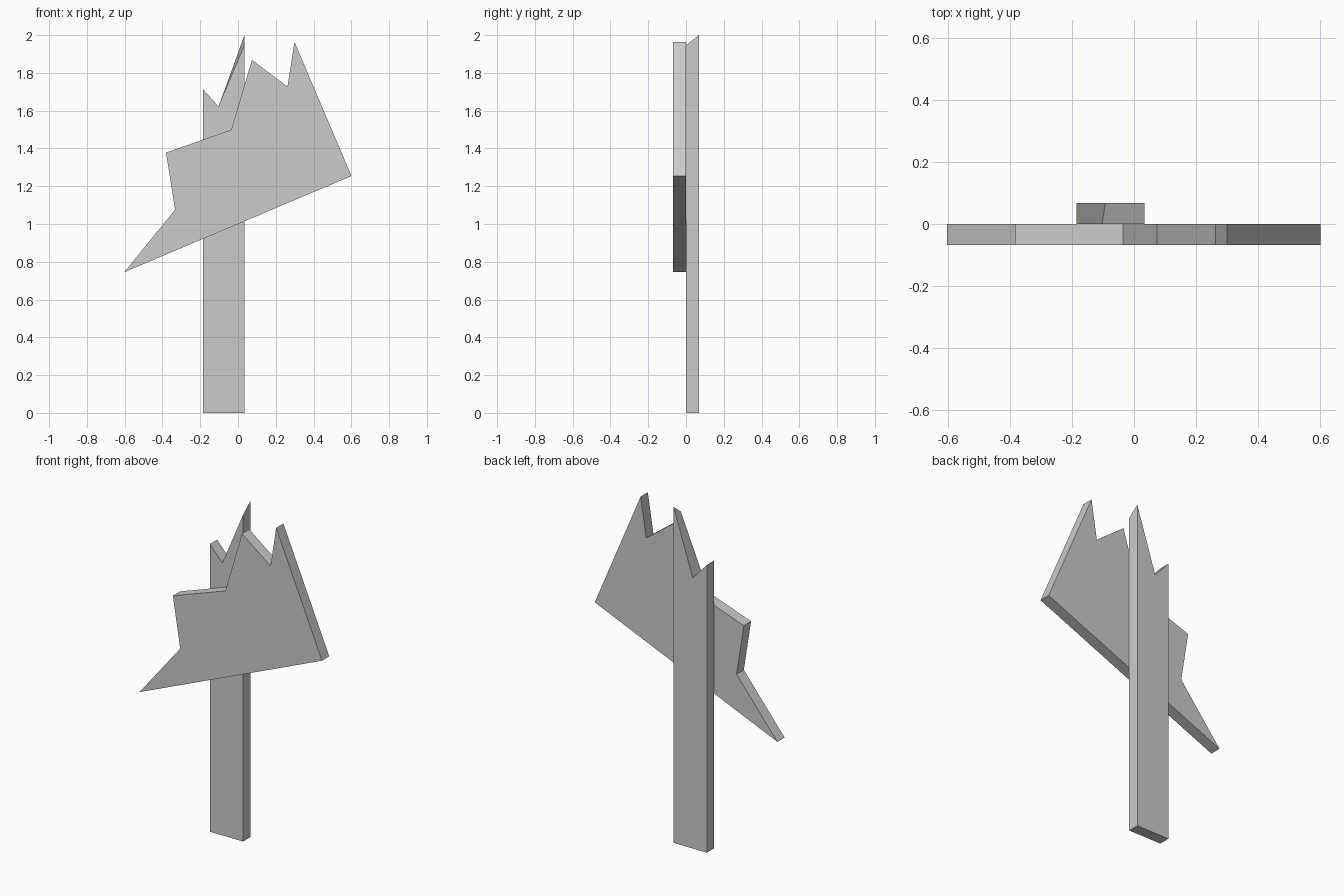
import bpy, bmesh

if "Cube" in bpy.data.objects:
    bpy.data.objects.remove(bpy.data.objects["Cube"])

T = 0.068  # board thickness


def plank(name, front, back, y_front, y_back):
    """Bridge two matching xz outlines into a closed solid."""
    bm = bmesh.new()
    f = [bm.verts.new((x, y_front, z)) for x, z in front]
    b = [bm.verts.new((x, y_back, z)) for x, z in back]
    bm.faces.new(f)
    bm.faces.new(b[::-1])
    n = len(f)
    for i in range(n):
        j = (i + 1) % n
        bm.faces.new((f[j], f[i], b[i], b[j]))
    bmesh.ops.recalc_face_normals(bm, faces=bm.faces)
    mesh = bpy.data.meshes.new(name)
    bm.to_mesh(mesh)
    bm.free()
    obj = bpy.data.objects.new(name, mesh)
    bpy.context.collection.objects.link(obj)
    return obj


# Upright post with a splintered top, the break slanting up to the back
post_front = [(-0.185, 0), (0.034, 0), (0.034, 1.946), (-0.103, 1.622), (-0.185, 1.713)]
post_back = [(-0.185, 0), (0.034, 0), (0.034, 2.0), (-0.092, 1.61), (-0.185, 1.713)]
plank("post", post_front, post_back, 0, T)

# Tilted broken sign board on the front of the post
board = [(-0.602, 0.745), (0.601, 1.254), (0.299, 1.964), (0.262, 1.727),
         (0.074, 1.869), (-0.036, 1.499), (-0.381, 1.378), (-0.333, 1.076)]
plank("sign_board", board, board, -T, 0)
